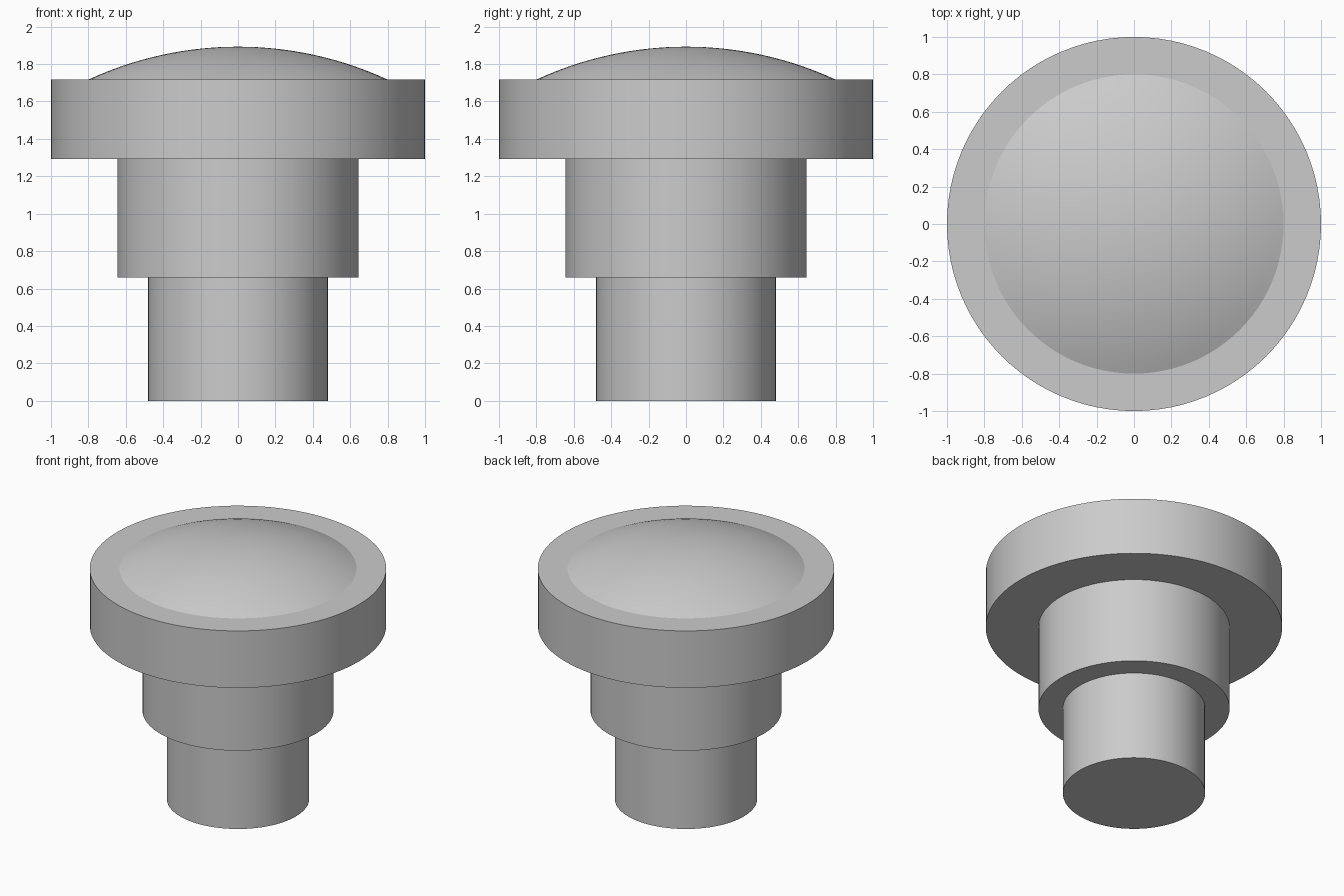
import bpy
import math

SEGMENTS = 96

cube = bpy.data.objects.get("Cube")
if cube:
    bpy.data.objects.remove(cube, do_unlink=True)

grey = bpy.data.materials.new("plain_grey")
grey.use_nodes = True
colour = (0.6, 0.6, 0.6, 1)
grey.diffuse_color = colour
grey.node_tree.nodes["Principled BSDF"].inputs["Base Color"].default_value = colour


def lathe(name, profile):
    """Turn (radius, height) points, bottom to top, around the z axis."""
    verts, rings, faces = [], [], []
    for radius, z in profile:
        count = SEGMENTS if radius > 0 else 1
        rings.append([len(verts) + i for i in range(count)])
        for i in range(count):
            a = math.tau * i / SEGMENTS
            verts.append((radius * math.cos(a), radius * math.sin(a), z))
    for low, high in zip(rings, rings[1:]):
        for i in range(SEGMENTS):
            j = (i + 1) % SEGMENTS
            if len(high) == 1:
                faces.append((low[i], low[j], high[0]))
            else:
                faces.append((low[i], low[j], high[j], high[i]))
    faces.append(tuple(reversed(rings[0])))
    if len(rings[-1]) > 1:
        faces.append(tuple(rings[-1]))
    mesh = bpy.data.meshes.new(name)
    mesh.from_pydata(verts, [], faces)
    mesh.materials.append(grey)
    obj = bpy.data.objects.new(name, mesh)
    bpy.context.collection.objects.link(obj)
    bpy.ops.object.select_all(action="DESELECT")
    obj.select_set(True)
    bpy.context.view_layer.objects.active = obj
    bpy.ops.object.shade_smooth_by_angle(angle=math.radians(30))
    return obj


# Stepped cylinders, stacked from the floor up
for name, radius, bottom, top in (
    ("stem", 0.48, 0, 0.66),
    ("collar", 0.645, 0.66, 1.293),
    ("cap_disc", 1.0, 1.293, 1.717),
):
    lathe(name, [(radius, bottom), (radius, top)])

# Shallow spherical dome on the cap
base_radius, base_z, rise = 0.8, 1.717, 0.176
sphere = (base_radius ** 2 + rise ** 2) / (2 * rise)
half_angle = math.asin(base_radius / sphere)
steps = 16
dome = []
for k in range(steps + 1):
    a = half_angle * (1 - k / steps)
    dome.append((sphere * math.sin(a), base_z + rise - sphere * (1 - math.cos(a))))
lathe("dome", dome)
